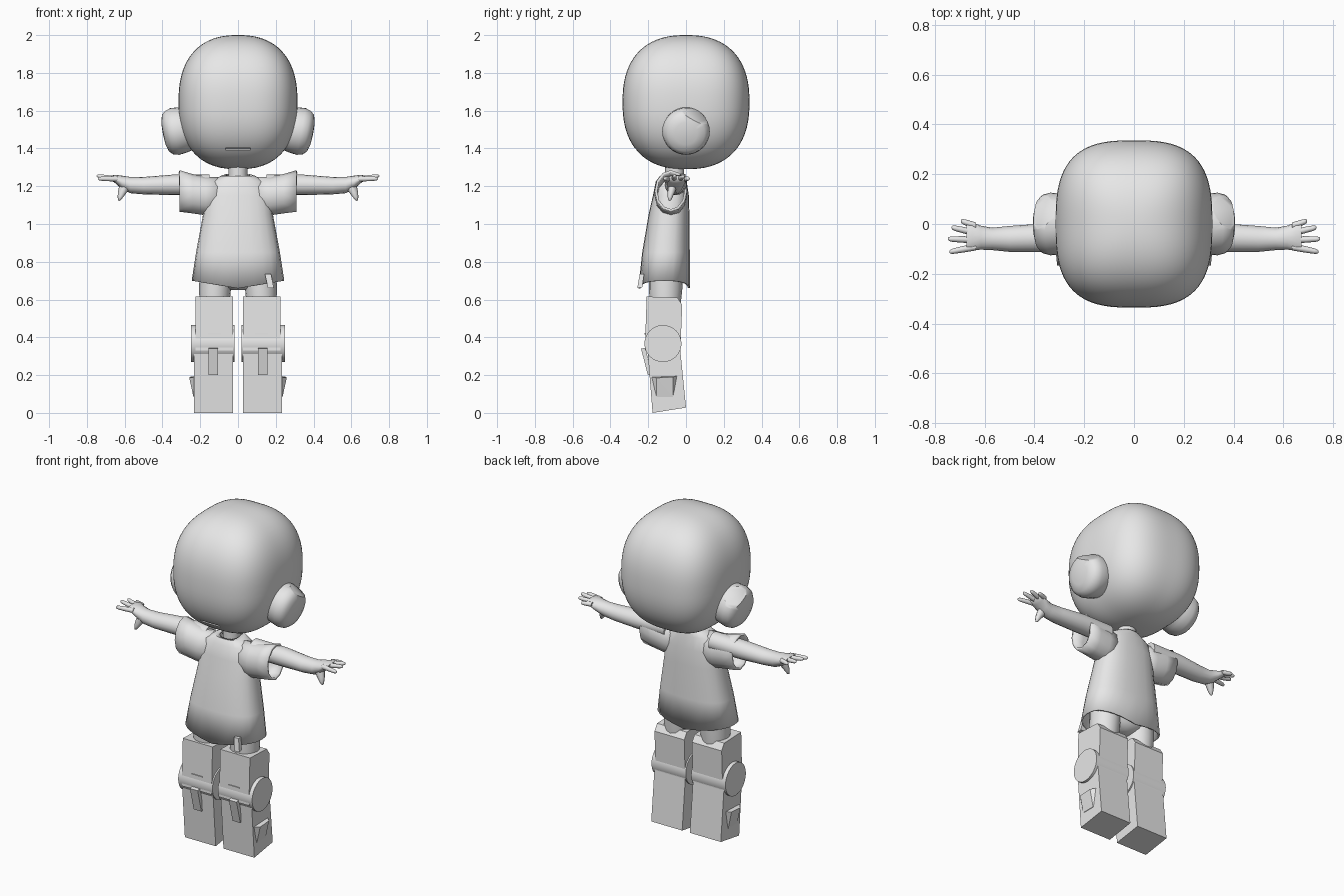
import bpy, bmesh, math
from mathutils import Vector, Matrix

if "Cube" in bpy.data.objects:
    bpy.data.objects.remove(bpy.data.objects["Cube"], do_unlink=True)

grey = bpy.data.materials.new("plain grey")
grey.use_nodes = True
grey.diffuse_color = (0.8, 0.8, 0.8, 1)
grey.node_tree.nodes["Principled BSDF"].inputs["Base Color"].default_value = (0.8, 0.8, 0.8, 1)


def finish(name, bm, smooth=None, shell=0, mirror=False):
    """Turn a bmesh into a named object, with optional cloth thickness and mirror."""
    bmesh.ops.recalc_face_normals(bm, faces=bm.faces)
    mesh = bpy.data.meshes.new(name)
    bm.to_mesh(mesh)
    bm.free()
    mesh.materials.append(grey)
    ob = bpy.data.objects.new(name, mesh)
    bpy.context.collection.objects.link(ob)
    if smooth:
        bpy.ops.object.select_all(action='DESELECT')
        ob.select_set(True)
        bpy.context.view_layer.objects.active = ob
        bpy.ops.object.shade_smooth_by_angle(angle=math.radians(smooth))
    if shell:
        solid = ob.modifiers.new("thickness", 'SOLIDIFY')
        solid.thickness = shell
        solid.offset = -1
    if mirror:
        ob.modifiers.new("mirror", 'MIRROR')
    return ob


def loft(bm, stations, axis='z', sides=16, power=2, caps=True):
    """Join rings given as (x, y, z, radius a, radius b), square to the axis."""
    rings = []
    for x, y, z, ra, rb in stations:
        ring = []
        for i in range(sides):
            t = 2 * math.pi * i / sides
            c, s = math.cos(t), math.sin(t)
            a = ra * math.copysign(abs(c) ** (2 / power), c)
            b = rb * math.copysign(abs(s) ** (2 / power), s)
            co = (x + a, y + b, z) if axis == 'z' else (x, y + a, z + b)
            ring.append(bm.verts.new(co))
        rings.append(ring)
    for r0, r1 in zip(rings, rings[1:]):
        for i in range(sides):
            j = (i + 1) % sides
            bm.faces.new((r0[i], r0[j], r1[j], r1[i]))
    if caps:
        bm.faces.new(rings[0])
        bm.faces.new(rings[-1])
    return rings


def prism(name, outline, x0, x1, mirror=True):
    """Extrude a side outline of (y, z) points from x0 to x1."""
    bm = bmesh.new()
    face = bm.faces.new([bm.verts.new((x0, y, z)) for y, z in outline])
    out = bmesh.ops.extrude_face_region(bm, geom=[face])
    moved = [v for v in out["geom"] if isinstance(v, bmesh.types.BMVert)]
    bmesh.ops.translate(bm, verts=moved, vec=(x1 - x0, 0, 0))
    return finish(name, bm, mirror=mirror)


# Head: rounded block with a notch for the mouth
bm = bmesh.new()
bmesh.ops.create_cube(bm, size=2)
bmesh.ops.subdivide_edges(bm, edges=bm.edges, cuts=19, use_grid_fill=True)
A, B = 2.9, 2.4
for v in bm.verts:
    d = v.co.normalized()
    f = ((abs(d.x) ** A + abs(d.y) ** A) ** (B / A) + abs(d.z) ** B) ** (1 / B)
    v.co = Vector((d.x * 0.315, d.y * 0.336, d.z * 0.355)) / f + Vector((0, 0, 1.645))
head = finish("head", bm, smooth=40)
cutter = prism("mouth_cutter", [(-0.32, 1.37), (-0.32, 1.405), (-0.235, 1.4)], -0.065, 0.065, False)
cutter.hide_render = True
cut = head.modifiers.new("mouth", 'BOOLEAN')
cut.object = cutter
cut.operation = 'DIFFERENCE'
cut.solver = 'EXACT'
bpy.context.view_layer.objects.active = head
bpy.ops.object.modifier_apply(modifier="mouth")
bpy.data.objects.remove(cutter, do_unlink=True)

# Ears: domed discs, tilted, with a flat slice on the upper back
bm = bmesh.new()
loft(bm, [(x, 0, 0, r, r) for x, r in
          ((-0.1, 0.11), (-0.04, 0.122), (0, 0.126), (0.03, 0.118), (0.05, 0.098), (0.061, 0.06), (0.064, 0.01))],
     axis='x', sides=32)
bmesh.ops.transform(bm, verts=bm.verts, matrix=Matrix.Translation((0.335, 0, 1.49)) @ Matrix.Rotation(math.radians(11), 4, 'Y'))
cut = bmesh.ops.bisect_plane(bm, geom=bm.verts[:] + bm.edges[:] + bm.faces[:],
                             plane_co=(0.395, 0.04, 1.555), plane_no=(0.55, 0.44, 0.71), clear_outer=True)
bmesh.ops.holes_fill(bm, edges=[e for e in cut["geom_cut"] if isinstance(e, bmesh.types.BMEdge)])
finish("ears", bm, smooth=35, mirror=True)

# Neck
bm = bmesh.new()
loft(bm, [(0, -0.06, z, 0.05, 0.05) for z in (1.18, 1.36)])
finish("neck", bm, smooth=40)

# Shirt body, with the hem dipping in the middle
bm = bmesh.new()
rings = loft(bm, [(0, -0.116, 0.66, 0.245, 0.136), (0, -0.106, 0.85, 0.222, 0.126),
                  (0, -0.09, 1.05, 0.185, 0.108), (0, -0.08, 1.15, 0.175, 0.095),
                  (0, -0.078, 1.225, 0.145, 0.082), (0, -0.07, 1.255, 0.09, 0.068),
                  (0, -0.062, 1.265, 0.062, 0.058)], sides=24, power=2.5, caps=False)
for v in rings[0]:
    v.co.z += 0.04 * abs(v.co.x) / 0.245
for v in rings[-1]:
    v.co.z += 0.25 * min(0, v.co.y + 0.062)
finish("shirt_body", bm, smooth=45, shell=0.01)

# Sleeves
bm = bmesh.new()
loft(bm, [(0.08, -0.08, 1.15, 0.075, 0.1), (0.17, -0.08, 1.148, 0.086, 0.102),
          (0.24, -0.08, 1.16, 0.086, 0.104), (0.31, -0.08, 1.175, 0.086, 0.11)],
     axis='x', sides=12, caps=False)
finish("sleeves", bm, smooth=45, shell=0.014, mirror=True)

# Hem tag
tag = prism("hem_tag", [(-0.258, 0.66), (-0.232, 0.665), (-0.222, 0.735), (-0.245, 0.735)], 0.15, 0.182, False)
for v in tag.data.vertices:
    v.co.x -= 0.2 * (v.co.z - 0.7)

# Arms with palms
bm = bmesh.new()
loft(bm, [(0.15, -0.055, 1.208, 0.055, 0.055), (0.35, -0.055, 1.207, 0.058, 0.054),
          (0.5, -0.06, 1.203, 0.052, 0.046), (0.57, -0.06, 1.206, 0.045, 0.043),
          (0.615, -0.055, 1.22, 0.048, 0.036), (0.65, -0.05, 1.238, 0.056, 0.022),
          (0.672, -0.05, 1.244, 0.052, 0.012)], axis='x')
finish("arms", bm, smooth=60, mirror=True)

# Fingers: base y, tip x, tip y, tip z
bm = bmesh.new()
for base, tx, ty, tz in ((-0.008, 0.695, 0.012, 1.24), (-0.036, 0.733, -0.014, 1.252),
                         (-0.064, 0.748, -0.06, 1.255), (-0.092, 0.742, -0.112, 1.24)):
    path = []
    for t, r in ((0, 0.014), (0.5, 0.013), (0.85, 0.011), (0.96, 0.008), (1, 0.003)):
        path.append((0.635 + (tx - 0.635) * t, base + (ty - base) * t, 1.238 + (tz - 1.238) * t, r, r))
    loft(bm, path, axis='x', sides=10)
finish("fingers", bm, smooth=60, mirror=True)

# Thumbs
bm = bmesh.new()
loft(bm, [(0.595, -0.07, 1.2, 0.034, 0.026), (0.612, -0.078, 1.168, 0.024, 0.02),
          (0.622, -0.084, 1.143, 0.015, 0.014), (0.628, -0.086, 1.127, 0.008, 0.008),
          (0.629, -0.086, 1.123, 0.002, 0.002)], sides=10)
finish("thumbs", bm, smooth=60, mirror=True)

# Hips and thighs
bm = bmesh.new()
loft(bm, [(0, -0.105, 0.65, 0.04, 0.05), (0, -0.105, 0.68, 0.11, 0.085),
          (0, -0.105, 0.74, 0.2, 0.1), (0, -0.1, 0.9, 0.18, 0.1)])
finish("hips", bm, smooth=60)
bm = bmesh.new()
loft(bm, [(0.125, -0.11, 0.56, 0.078, 0.08), (0.122, -0.108, 0.65, 0.084, 0.088), (0.115, -0.105, 0.78, 0.088, 0.092)])
finish("thighs", bm, smooth=60, mirror=True)

# Boots: upper and lower blocks, hinge drum, front tongue and slot plate
prism("upper_boots", [(-0.208, 0.616), (-0.045, 0.61), (-0.02, 0.572), (-0.03, 0.33), (-0.218, 0.33)], 0.026, 0.226)
prism("lower_boots", [(-0.205, 0.35), (-0.032, 0.35), (0, 0.028), (-0.177, 0)], 0.026, 0.234)
prism("boot_tongues", [(-0.238, 0.34), (-0.215, 0.345), (-0.18, 0.2), (-0.202, 0.2)], 0.105, 0.157)
prism("boot_slots", [(-0.22, 0.415), (-0.22, 0.422), (-0.21, 0.422), (-0.21, 0.415)], 0.09, 0.16)
bm = bmesh.new()
loft(bm, [(x, -0.122, 0.367, 0.098, 0.098) for x in (0.018, 0.249)], axis='x', sides=32)
finish("hinge_drums", bm, smooth=40, mirror=True)

# Wedge fins on the outer side of each boot
bm = bmesh.new()
for co in ((0.23, -0.185, 0.19), (0.23, -0.045, 0.195), (0.258, -0.155, 0.185),
           (0.258, -0.07, 0.19), (0.23, -0.155, 0.082), (0.23, -0.07, 0.082),
           (0.236, -0.155, 0.085), (0.236, -0.07, 0.085)):
    bm.verts.new(co)
bmesh.ops.convex_hull(bm, input=bm.verts)
finish("boot_fins", bm, mirror=True)
